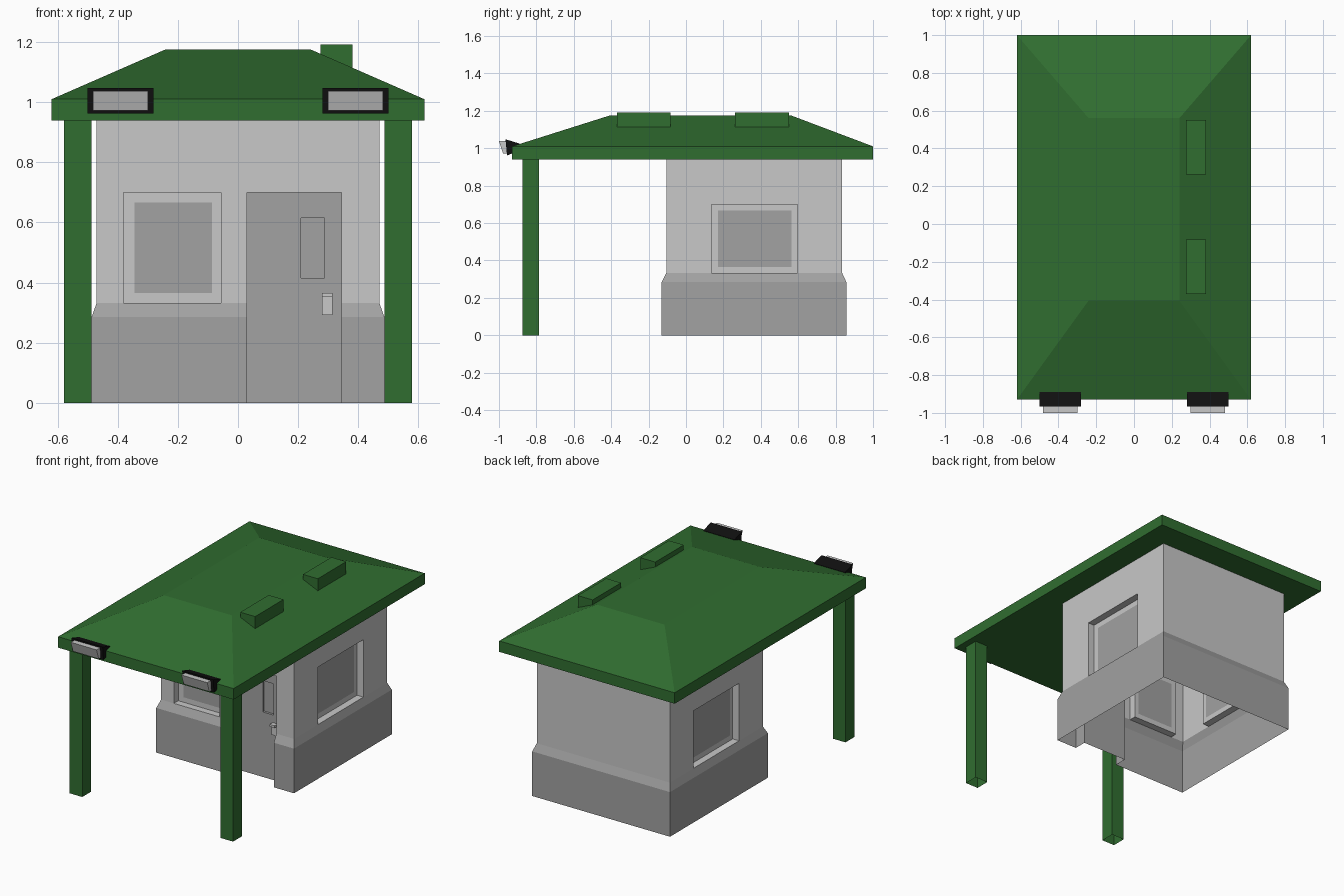
import bpy, bmesh
from mathutils import Vector

cube = bpy.data.objects.get("Cube")
if cube:
    bpy.data.objects.remove(cube, do_unlink=True)


def material(name, r, g, b):
    m = bpy.data.materials.new(name)
    m.use_nodes = True
    m.diffuse_color = (r, g, b, 1)
    m.node_tree.nodes["Principled BSDF"].inputs["Base Color"].default_value = (r, g, b, 1)
    return m


GREEN = material("roof green", 0.03, 0.155, 0.03)
LIGHT = material("light grey", 0.58, 0.58, 0.58)
GREY = material("mid grey", 0.36, 0.36, 0.36)
BLACK = material("lamp black", 0.005, 0.005, 0.005)


def build(name, polys, mat):
    """Make one object from polygons, dropping zero-area ones."""
    bm = bmesh.new()
    for pts in polys:
        f = bm.faces.new([bm.verts.new(p) for p in pts])
        if f.calc_area() < 1e-6:
            bm.faces.remove(f)
    bmesh.ops.remove_doubles(bm, verts=bm.verts, dist=1e-5)
    me = bpy.data.meshes.new(name)
    bm.to_mesh(me)
    bm.free()
    me.materials.append(mat)
    ob = bpy.data.objects.new(name, me)
    bpy.context.collection.objects.link(ob)
    return ob


def ring(a, b):
    """Quads joining two matching loops."""
    n = len(a)
    return [(a[i], a[(i + 1) % n], b[(i + 1) % n], b[i]) for i in range(n)]


def rect(x0, x1, y0, y1, z):
    return [(x0, y0, z), (x1, y0, z), (x1, y1, z), (x0, y1, z)]


def box(name, x0, x1, y0, y1, z0, z1, mat, bottom=True):
    low, top = rect(x0, x1, y0, y1, z0), rect(x0, x1, y0, y1, z1)
    return build(name, ring(low, top) + [top] + ([low[::-1]] if bottom else []), mat)


def extrude_x(name, profile, x0, x1, mat):
    """Sweep a (y, z) profile along x."""
    a = [(x0, y, z) for y, z in profile]
    b = [(x1, y, z) for y, z in profile]
    return build(name, ring(a, b) + [a[::-1], b], mat)


def side_rect(normal, u0, u1, z0, z1, dist):
    """Upright rectangle facing a normal, at a distance along it."""
    n = Vector(normal)
    u = Vector((0, 0, 1)).cross(n)
    return [tuple(u * s + n * dist + Vector((0, 0, z)))
            for s, z in ((u0, z0), (u1, z0), (u1, z1), (u0, z1))]


# Hut dimensions
SILL, HEAD, EAVE = 0.333, 0.70, 0.94
WALL_X, WALL_Y0, WALL_Y1 = 0.47, -0.105, 0.835
BASE_X, BASE_Y0, BASE_Y1, LEDGE = 0.487, -0.13, 0.857, 0.285
DOOR_L, DOOR_R, DOOR_Y = 0.03, 0.345, -0.05
FRONT, BACK, LEFT, RIGHT = (0, -1, 0), (0, 1, 0), (1, 0, 0), (-1, 0, 0)


def window(name, normal, wall_span, open_span, dist):
    """Wall section with a recessed framed window."""
    wall = side_rect(normal, *wall_span, SILL, EAVE, dist)
    hole = side_rect(normal, *open_span, SILL, HEAD, dist)
    back = side_rect(normal, *open_span, SILL, HEAD, dist - 0.045)
    u0, u1 = open_span
    pane = side_rect(normal, u0 + 0.035, u1 - 0.03, SILL + 0.032, HEAD - 0.034, dist - 0.045)
    build(name + "_wall", ring(wall, hole), LIGHT)
    build(name + "_window_frame", ring(hole, back) + ring(back, pane), LIGHT)
    build(name + "_window_pane", [pane], GREY)


# Walls
window("front", FRONT, (-WALL_X, DOOR_L), (-0.38, -0.057), -WALL_Y0)
window("left", LEFT, (WALL_Y0, WALL_Y1), (0.135, 0.595), WALL_X)
window("right", RIGHT, (-WALL_Y1, -WALL_Y0), (-0.595, -0.135), WALL_X)
build("back_wall", [side_rect(BACK, -WALL_X, WALL_X, SILL, EAVE, WALL_Y1)], LIGHT)
build("door_side_wall", [
    side_rect(FRONT, DOOR_L, DOOR_R, HEAD, EAVE, -WALL_Y0),
    side_rect(FRONT, DOOR_R, WALL_X, SILL, EAVE, -WALL_Y0)], LIGHT)

# Flared lower base, with a gap for the door


def base_loop(x, y0, y1, z):
    return [(DOOR_R, y0, z), (x, y0, z), (x, y1, z), (-x, y1, z), (-x, y0, z), (DOOR_L, y0, z)]


loops = [base_loop(BASE_X, BASE_Y0, BASE_Y1, 0),
         base_loop(BASE_X, BASE_Y0, BASE_Y1, LEDGE),
         base_loop(WALL_X, WALL_Y0, WALL_Y1, SILL)]
build("lower_base", [q for a, b in zip(loops, loops[1:]) for q in ring(a, b)[:-1]], GREY)

# Door recess and door leaf with a sunken panel
jamb = [(DOOR_Y, 0), (BASE_Y0, 0), (BASE_Y0, LEDGE), (WALL_Y0, SILL), (WALL_Y0, HEAD), (DOOR_Y, HEAD)]
jamb_l = [(DOOR_L, y, z) for y, z in jamb]
jamb_r = [(DOOR_R, y, z) for y, z in jamb]
build("door_jambs", [jamb_l, jamb_r[::-1], (jamb_l[4], jamb_l[5], jamb_r[5], jamb_r[4])], GREY)
leaf = side_rect(FRONT, DOOR_L, DOOR_R, 0, HEAD, -DOOR_Y)
hatch = side_rect(FRONT, 0.21, 0.287, 0.415, 0.615, -DOOR_Y)
hatch_back = side_rect(FRONT, 0.21, 0.287, 0.415, 0.615, -DOOR_Y - 0.015)
build("door", ring(leaf, hatch) + ring(hatch, hatch_back) + [hatch_back], GREY)
box("door_handle_plate", 0.28, 0.315, DOOR_Y - 0.012, DOOR_Y, 0.293, 0.352, LIGHT)
box("door_handle", 0.28, 0.315, DOOR_Y - 0.03, DOOR_Y, 0.352, 0.366, LIGHT)

# Hipped roof
low = rect(-0.62, 0.62, -0.93, 1.0, EAVE)
rim = rect(-0.62, 0.62, -0.93, 1.0, 1.01)
top = rect(-0.24, 0.24, -0.405, 0.56, 1.176)
build("roof", [low[::-1]] + ring(low, rim) + ring(rim, top) + [top], GREEN)

# Roof vents on one slope
for i, (y0, y1) in enumerate(((-0.37, -0.083), (0.263, 0.55))):
    box(f"roof_vent_{i + 1}", 0.275, 0.38, y0, y1, 1.112, 1.192, GREEN)

# Posts and flood lamps on both sides
for name, s in (("left", 1), ("right", -1)):
    x = 0.533 * s
    box(name + "_post", x - 0.045, x + 0.045, -0.875, -0.785, 0, EAVE, GREEN, bottom=False)
    x = 0.391 * s
    extrude_x(name + "_lamp_body",
              [(-0.965, 1.048), (-0.957, 0.962), (-0.89, 0.985), (-0.89, 1.025)],
              x - 0.11, x + 0.11, BLACK)
    extrude_x(name + "_lamp_lens",
              [(-1.0, 1.038), (-0.978, 0.972), (-0.955, 0.972), (-0.955, 1.038)],
              x - 0.091, x + 0.091, LIGHT)
